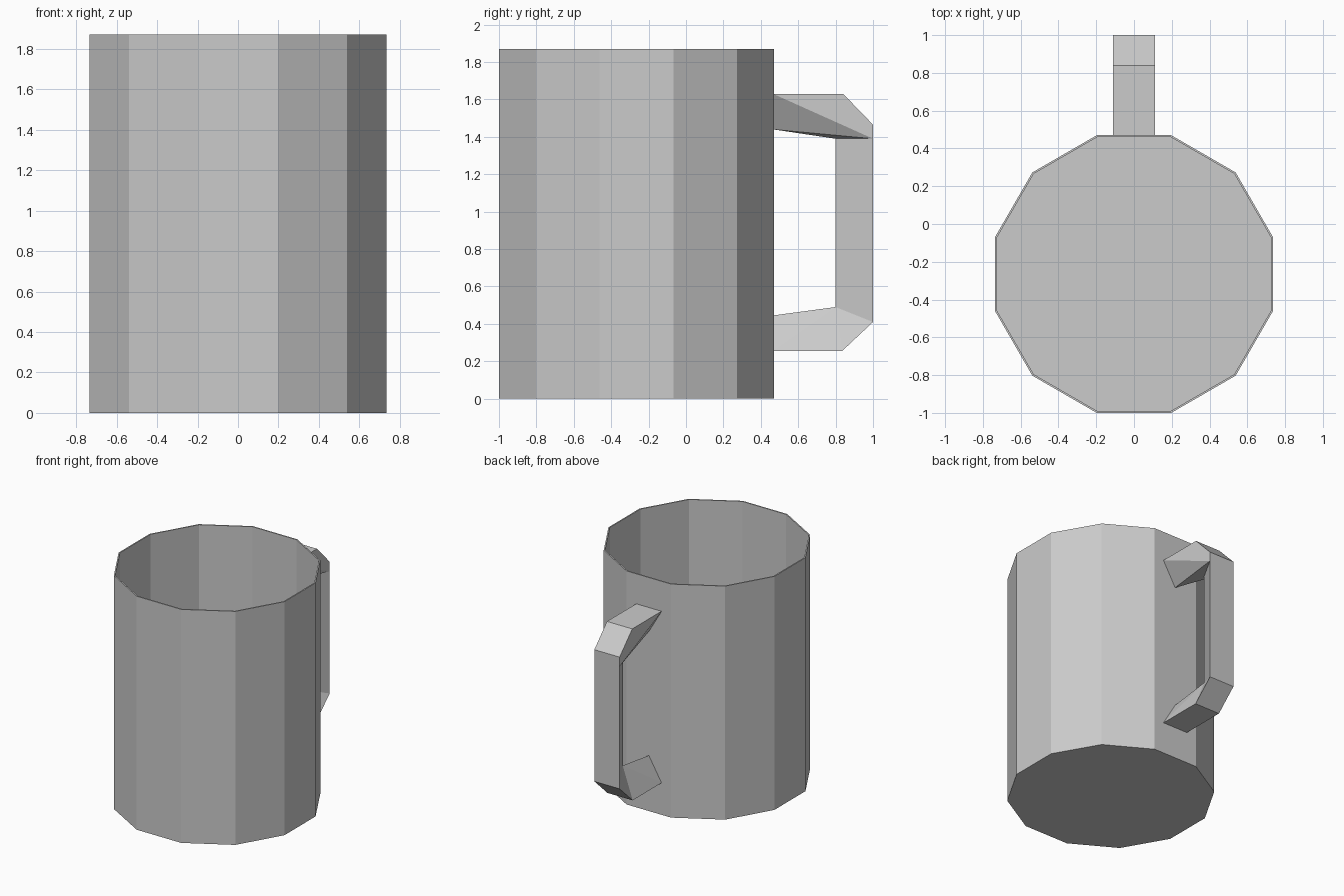
import bpy
import bmesh
from math import pi, cos, sin

cube = bpy.data.objects.get("Cube")
if cube:
    bpy.data.objects.remove(cube, do_unlink=True)

SIDES = 12
CENTRE_Y = -0.265
HEIGHT = 1.87
APOTHEM = 0.735
WALL = 0.01
FLOOR = 0.02

grey = bpy.data.materials.new("plain grey")
grey.use_nodes = True
colour = (0.6, 0.6, 0.6, 1)
grey.diffuse_color = colour
grey.node_tree.nodes["Principled BSDF"].inputs["Base Color"].default_value = colour


def finish(bm, name):
    """Turn a bmesh into a flat-shaded grey object."""
    bmesh.ops.recalc_face_normals(bm, faces=bm.faces)
    mesh = bpy.data.meshes.new(name)
    bm.to_mesh(mesh)
    bm.free()
    mesh.materials.append(grey)
    obj = bpy.data.objects.new(name, mesh)
    bpy.context.collection.objects.link(obj)
    return obj


# Cup: one twelve-sided profile running up the outside and down the inside
bm = bmesh.new()


def ring(apothem, z):
    radius = apothem / cos(pi / SIDES)
    angles = [2 * pi * (i + 0.5) / SIDES for i in range(SIDES)]
    return [bm.verts.new((radius * cos(a), CENTRE_Y + radius * sin(a), z))
            for a in angles]


rings = [ring(APOTHEM, 0), ring(APOTHEM, HEIGHT),
         ring(APOTHEM - WALL, HEIGHT), ring(APOTHEM - WALL, FLOOR)]
for low, high in zip(rings, rings[1:]):
    for i in range(SIDES):
        j = (i + 1) % SIDES
        bm.faces.new((low[i], low[j], high[j], high[i]))
bm.faces.new(rings[0])
bm.faces.new(rings[-1])
finish(bm, "cup")

# Handle: triangular bar, broad outside and a single ridge on the inside (y, z)
outer = [(0.465, 1.63), (0.84, 1.63), (1.0, 1.465), (1.0, 1.39),
         (1.0, 0.65), (1.0, 0.41), (0.835, 0.255), (0.465, 0.255)]
inner = [(0.465, 1.44), (0.80, 1.39), (0.80, 0.49), (0.465, 0.445)]
HALF = 0.112

bm = bmesh.new()
left = [bm.verts.new((HALF, y, z)) for y, z in outer]
right = [bm.verts.new((-HALF, y, z)) for y, z in outer]
ridge = [bm.verts.new((0, y, z)) for y, z in inner]
for i in range(len(outer) - 1):
    bm.faces.new((left[i], left[i + 1], right[i + 1], right[i]))
for side in (left, right):
    top, bend, drop, bar, foot, heel, under, end = side
    root, upper, lower, base = ridge
    for face in ((top, bend, drop), (top, drop, bar), (top, bar, root),
                 (root, bar, upper), (upper, bar, foot, lower),
                 (lower, foot, heel), (lower, heel, under),
                 (lower, under, end), (lower, end, base)):
        bm.faces.new(face)
bm.faces.new((left[0], right[0], ridge[0]))
bm.faces.new((left[-1], ridge[-1], right[-1]))
finish(bm, "handle")
